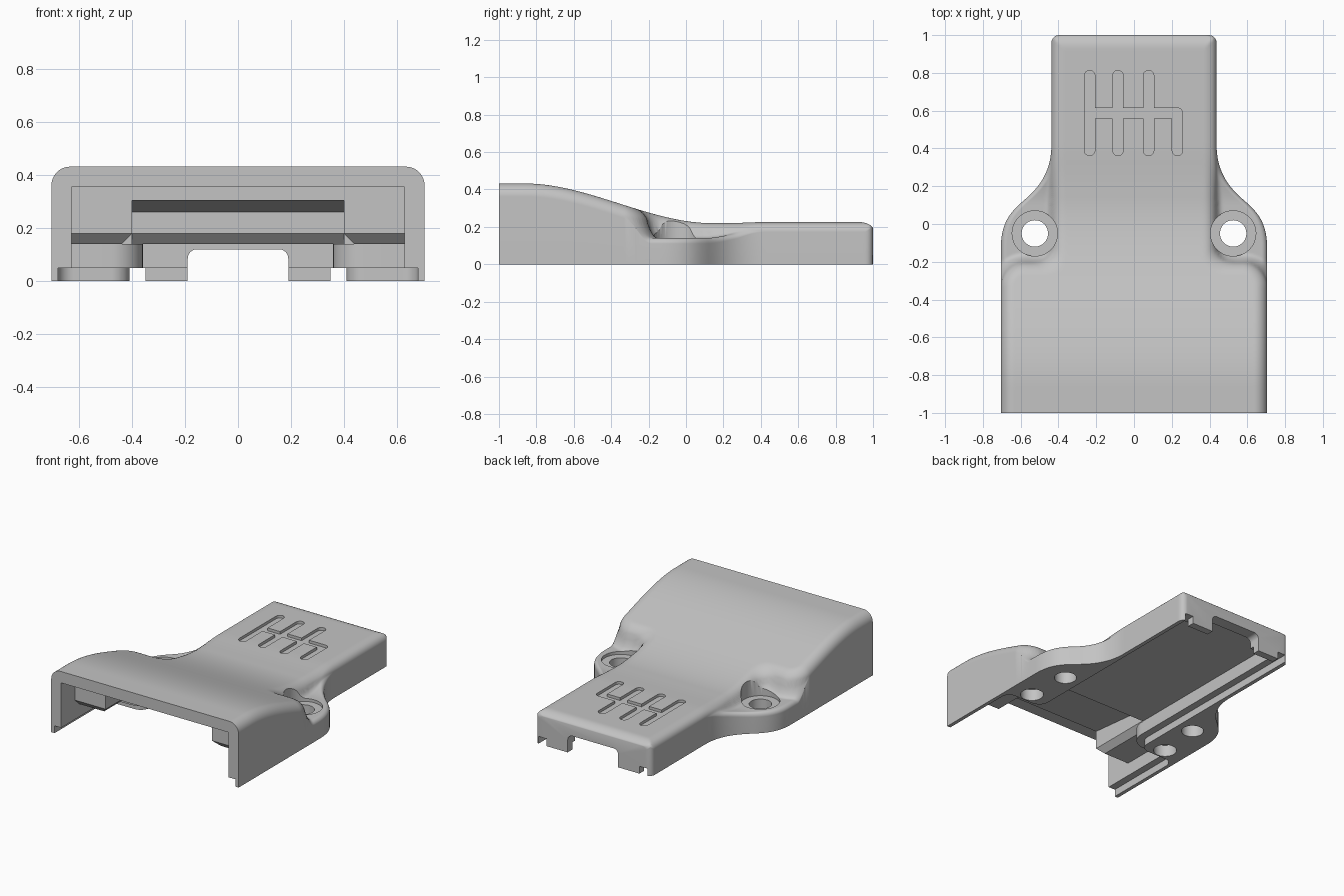
import bpy, bmesh
from math import sin, cos, pi, sqrt, hypot, radians
from mathutils import Vector
from mathutils.geometry import interpolate_bezier

if "Cube" in bpy.data.objects:
    bpy.data.objects.remove(bpy.data.objects["Cube"])

grey = bpy.data.materials.new("plain grey")
grey.use_nodes = True
grey.diffuse_color = (0.55, 0.55, 0.55, 1)
grey.node_tree.nodes["Principled BSDF"].inputs["Base Color"].default_value = (0.55, 0.55, 0.55, 1)


def make_object(name, bm):
    bmesh.ops.recalc_face_normals(bm, faces=bm.faces)
    mesh = bpy.data.meshes.new(name)
    bm.to_mesh(mesh)
    bm.free()
    mesh.materials.append(grey)
    ob = bpy.data.objects.new(name, mesh)
    bpy.context.collection.objects.link(ob)
    return ob


def ramp(y, a, b):
    t = min(1, max(0, (y - a) / (b - a)))
    return t * t * (3 - 2 * t)


def soft_max(a, b, k):
    h = max(k - abs(a - b), 0) / k
    return max(a, b) + h * h * k / 4


# Side outline of the ears: a convex bow flowing into a hollow one
def bow(*pts):
    return interpolate_bezier(*(Vector(p) for p in pts), 24)


ear_line = (bow((0.705, -0.13), (0.705, 0), (0.66, 0.055), (0.6, 0.11))
            + bow((0.6, 0.11), (0.53, 0.17), (0.437, 0.25), (0.437, 0.42))[1:])


def half_width(y):
    if y <= ear_line[0].y:
        return 0.705
    for a, b in zip(ear_line, ear_line[1:]):
        if y <= b.y:
            return a.x + (b.x - a.x) * (y - a.y) / (b.y - a.y)
    return 0.397 + sqrt(max(0, 0.04 ** 2 - max(0, y - 0.96) ** 2))


def roof(y):
    return 0.432 - 0.212 * ramp(y, -0.86, 0.14)


def top_height(x, y):
    x = abs(x)
    # distance inside the wide front block and the narrow rear block
    qx, qy = x - 0.575, y + 0.33
    wide = 0.13 - hypot(max(qx, 0), max(qy, 0)) - min(max(qx, qy), 0)
    narrow = min(0.437 - x, 1 - y)
    d = soft_max(wide, narrow, 0.1)
    r = 0.07
    z = roof(y) - r
    z += 2.5 * d if d < 0 else sqrt(max(0, r * r - max(0, r - d) ** 2))
    ear_edge = max(0, 0.03 - (half_width(y) - x))
    ear = 0.14 + 0.05 * ramp(y, 0.1, 0.42) - 0.03 + sqrt(max(0, 0.03 ** 2 - ear_edge ** 2))
    return soft_max(z, ear, 0.07)


# Outer shell: cross sections lofted from front to back
rows = [-1 + 0.02 * i for i in range(30)] + [-0.4 + 0.01 * i for i in range(80)]
rows += [0.4 + 0.02 * i for i in range(26)] + [0.9 + 0.1 * sin(pi / 2 * i / 10) for i in range(1, 11)]
columns = [sin(pi / 2 * i / 64) for i in range(-64, 65)]
bm = bmesh.new()
sections = []
for y in rows:
    w = half_width(y)
    pts = [(-w, y, 0)] + [(w * s, y, top_height(w * s, y)) for s in columns] + [(w, y, 0)]
    sections.append([bm.verts.new(p) for p in pts])
for a, b in zip(sections, sections[1:]):
    for i in range(len(a)):
        j = (i + 1) % len(a)
        bm.faces.new((a[i], a[j], b[j], b[i]))
bm.faces.new(sections[0])
bm.faces.new(sections[-1])
shell = make_object("cover_shell", bm)

cutters = []


def prism(name, pts, axis, lo, hi):
    """Extrude (y, z) points along x, (x, z) along y, or (x, y) along z."""
    place = {"x": lambda p, t: (t, *p), "y": lambda p, t: (p[0], t, p[1]), "z": lambda p, t: (*p, t)}[axis]
    bm = bmesh.new()
    a, b = ([bm.verts.new(place(p, t)) for p in pts] for t in (lo, hi))
    bm.faces.new(a)
    bm.faces.new(b)
    for i in range(len(a)):
        j = (i + 1) % len(a)
        bm.faces.new((a[i], a[j], b[j], b[i]))
    ob = make_object(name, bm)
    ob.hide_render = True
    cutters.append(ob)


def arc(cx, cy, r, a, b, n=12):
    return [(cx + r * cos(radians(a + (b - a) * i / n)), cy + r * sin(radians(a + (b - a) * i / n)))
            for i in range(n + 1)]


def both_sides(right):
    return right + [(-x, y) for x, y in reversed(right)]


def rect(x0, x1, y0, y1):
    return [(x0, y0), (x1, y0), (x1, y1), (x0, y1)]


def pill(x0, y0, x1, y1, r):
    if x0 == x1:
        return arc(x1, y1, r, 0, 180) + arc(x0, y0, r, 180, 360)
    return arc(x1, y1, r, -90, 90) + arc(x0, y0, r, 90, 270)


# Front chamber, roof channel with flared lower edge, and rear cavity
prism("front_chamber", [(-1.1, -0.1), (-1.1, 0.355), (-0.85, 0.355), (-0.85, 0.18),
                        (-0.81, 0.14), (-0.48, 0.14), (-0.48, -0.1)], "x", -0.63, 0.63)
prism("roof_channel", [(-0.9, 0.139), (-0.9, 0.305), (-0.85, 0.305), (-0.38, 0.26),
                       (-0.38, 0.18), (-0.34, 0.139)], "x", -0.4, 0.4)
prism("channel_flare", both_sides([(0.44, 0.139), (0.4, 0.18)]), "y", -0.9, -0.38)
prism("rear_cavity", both_sides([(0.36, 0.92)] + arc(0.48, -0.36, 0.12, 180, 270)
                                + [(0.6, -0.48), (0.6, -0.55)]), "z", -0.1, 0.14)
# Stepped lip along the bottom edge
prism("bottom_lip", both_sides([(0.41, 0.95)] + arc(0.48, -0.36, 0.07, 180, 270)
                               + arc(0.62, -0.49, 0.06, 90, 0) + [(0.68, -1.1)]), "z", -0.1, 0.05)
# Rear wall opening with rounded top corners
prism("rear_opening", both_sides([(0.19, -0.1)] + arc(0.155, 0.085, 0.035, 0, 90, 6)), "y", 0.85, 1.1)
# Screw ears, blind pockets and rear notches
for side in (-1, 1):
    prism("rear_notch", rect(side * 0.35, side * 0.41, 0.9, 1.1), "z", -0.1, 0.05)
    prism("screw_hole", arc(side * 0.525, -0.05, 0.07, 0, 350, 35), "z", -0.1, 0.6)
    prism("screw_seat", arc(side * 0.525, -0.05, 0.12, 0, 352.5, 47), "z", 0.12, 0.6)
    prism("blind_pocket", arc(side * 0.55, -0.35, 0.073, 0, 350, 35), "z", -0.1, 0.08)
# Engraved shift gate grooves
for x, top in ((-0.235, 0.785), (-0.085, 0.785), (0.077, 0.785), (0.23, 0.586)):
    prism("gate_groove", pill(x, 0.39, x, top, 0.028), "z", 0.207, 0.3)
prism("gate_cross_groove", pill(-0.235, 0.586, 0.23, 0.586, 0.0275), "z", 0.207, 0.3)

# Cut everything and tidy up
bpy.context.view_layer.objects.active = shell
for c in cutters:
    mod = shell.modifiers.new(c.name, "BOOLEAN")
    mod.operation = "DIFFERENCE"
    mod.solver = "MANIFOLD"
    mod.object = c
    bpy.ops.object.modifier_apply(modifier=mod.name)
    bpy.data.objects.remove(c)

bpy.ops.object.select_all(action="DESELECT")
shell.select_set(True)
bpy.ops.object.shade_smooth_by_angle(angle=radians(35))
